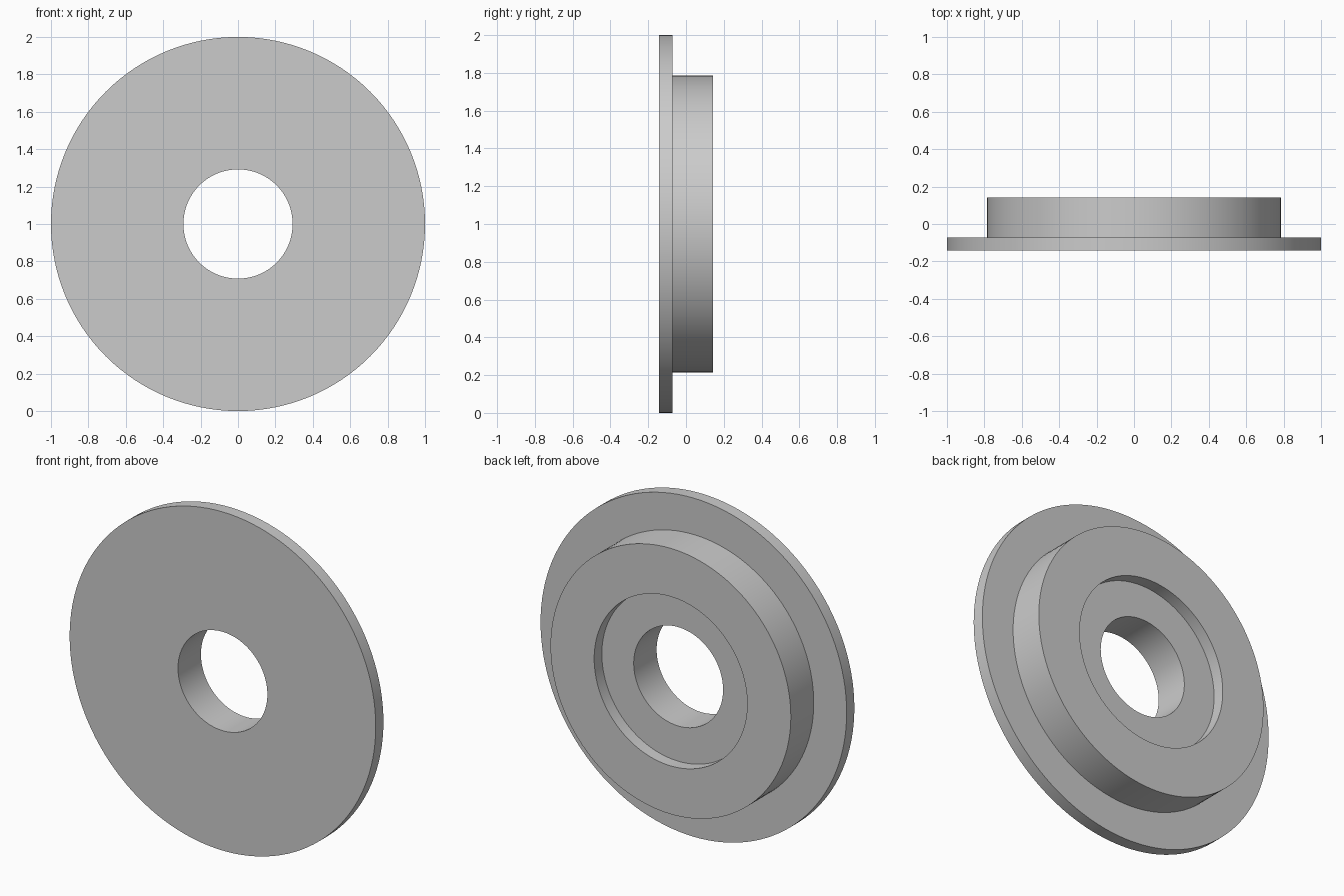
import bpy, bmesh
from math import pi, radians
from mathutils import Matrix

cube = bpy.data.objects.get("Cube")
if cube:
    bpy.data.objects.remove(cube, do_unlink=True)

# Single plain grey
grey = bpy.data.materials.new("plain_grey")
grey.use_nodes = True
colour = (0.6, 0.6, 0.6, 1)
grey.diffuse_color = colour
grey.node_tree.nodes["Principled BSDF"].inputs["Base Color"].default_value = colour

# Closed section of the ring: (radius, y)
FRONT, FLANGE, RECESS, BACK = -0.143, -0.071, 0.071, 0.143
BORE, POCKET, BOSS, RIM = 0.292, 0.5, 0.785, 1.0
section = [(BORE, FRONT), (RIM, FRONT), (RIM, FLANGE), (BOSS, FLANGE),
           (BOSS, BACK), (POCKET, BACK), (POCKET, RECESS), (BORE, RECESS)]

# Revolve the section about the y axis
bm = bmesh.new()
verts = [bm.verts.new((r, y, 0)) for r, y in section]
edges = [bm.edges.new((v, verts[(i + 1) % len(verts)])) for i, v in enumerate(verts)]
bmesh.ops.spin(bm, geom=verts + edges, cent=(0, 0, 0), axis=(0, 1, 0),
               angle=2 * pi, steps=128, use_merge=True)
bmesh.ops.remove_doubles(bm, verts=bm.verts, dist=0.0001)
bmesh.ops.recalc_face_normals(bm, faces=bm.faces)
bmesh.ops.transform(bm, matrix=Matrix.Translation((0, 0, RIM)), verts=bm.verts)

mesh = bpy.data.meshes.new("flanged_ring")
bm.to_mesh(mesh)
bm.free()
mesh.materials.append(grey)
ring = bpy.data.objects.new("flanged_ring", mesh)
bpy.context.collection.objects.link(ring)

# Smooth round walls, crisp rims
bpy.ops.object.select_all(action='DESELECT')
ring.select_set(True)
bpy.context.view_layer.objects.active = ring
bpy.ops.object.shade_smooth_by_angle(angle=radians(30))
